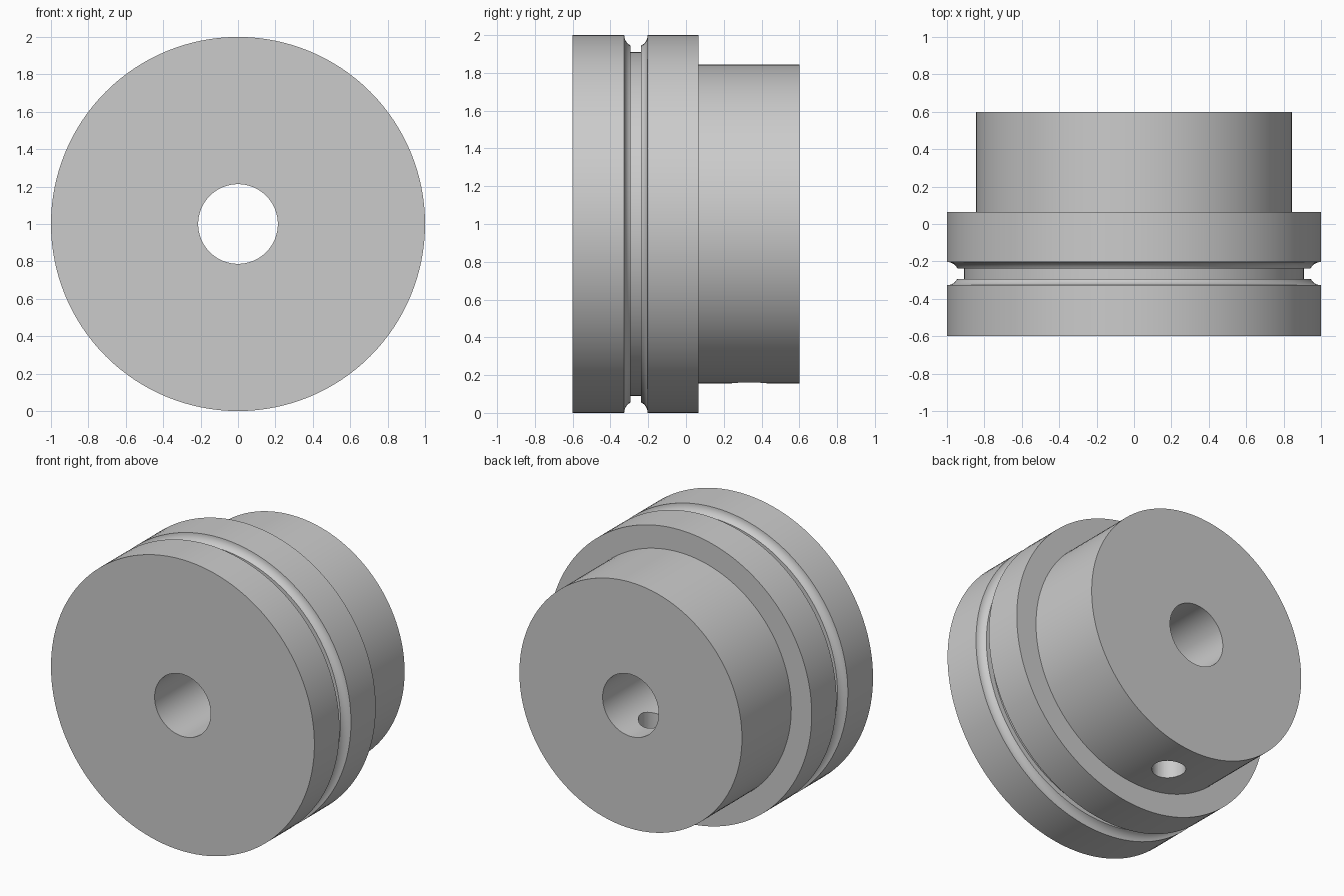
import bpy
import bmesh
from math import asin, cos, sin, pi, radians
from mathutils import Matrix, Vector

cube = bpy.data.objects.get("Cube")
if cube:
    bpy.data.objects.remove(cube, do_unlink=True)

SIDES = 128
AXIS_Z = 1.0
GROOVE_Y, GROOVE_R = -0.265, 0.062
SLOT_HALF, SLOT_FLOOR = 0.028, 0.91

grey = bpy.data.materials.new("plain grey")
grey.use_nodes = True
colour = (0.6, 0.6, 0.6, 1)
grey.diffuse_color = colour
grey.node_tree.nodes["Principled BSDF"].inputs["Base Color"].default_value = colour


def new_object(name, bm):
    mesh = bpy.data.meshes.new(name)
    bmesh.ops.recalc_face_normals(bm, faces=bm.faces)
    bm.to_mesh(mesh)
    bm.free()
    mesh.materials.append(grey)
    obj = bpy.data.objects.new(name, mesh)
    bpy.context.collection.objects.link(obj)
    return obj


def groove_profile():
    """Round-shouldered groove with a narrow square slot at its bottom."""
    start = asin(SLOT_HALF / GROOVE_R)
    angles = [pi / 2 + (start - pi / 2) * i / 6 for i in range(7)]
    half = [(GROOVE_R * sin(a), 1 - GROOVE_R * cos(a)) for a in angles]
    half.append((SLOT_HALF, SLOT_FLOOR))
    left = [(GROOVE_Y - d, r) for d, r in half]
    right = [(GROOVE_Y + d, r) for d, r in reversed(half)]
    return left + right


# Turned body: bore, grooved flange and narrower hub as (y, radius)
profile = [(-0.6, 0.213), (-0.6, 1.0)] + groove_profile() + [
    (0.065, 1.0), (0.065, 0.845), (0.6, 0.845), (0.6, 0.213)]
bm = bmesh.new()
verts = [bm.verts.new((0, y, AXIS_Z + r)) for y, r in profile]
edges = [bm.edges.new((a, b)) for a, b in zip(verts, verts[1:] + verts[:1])]
bmesh.ops.spin(bm, geom=verts + edges, cent=(0, 0, AXIS_Z), axis=(0, 1, 0),
               angle=2 * pi, steps=SIDES, use_merge=True)
bmesh.ops.remove_doubles(bm, verts=bm.verts, dist=0.0001)
body = new_object("grooved_hub", bm)

# Set screw hole from the underside of the hub into the bore
bm = bmesh.new()
bmesh.ops.create_cone(bm, cap_ends=True, segments=48, radius1=0.105,
                      radius2=0.105, depth=1.0,
                      matrix=Matrix.Translation(Vector((0, 0.335, 0.5))))
cutter = new_object("screw_hole_cutter", bm)
cutter.hide_render = True

cut = body.modifiers.new("screw hole", 'BOOLEAN')
cut.operation = 'DIFFERENCE'
cut.solver = 'EXACT'
cut.object = cutter

bpy.ops.object.select_all(action='DESELECT')
body.select_set(True)
bpy.context.view_layer.objects.active = body
bpy.ops.object.modifier_apply(modifier=cut.name)
bpy.data.objects.remove(cutter, do_unlink=True)
bpy.ops.object.shade_smooth_by_angle(angle=radians(30))
